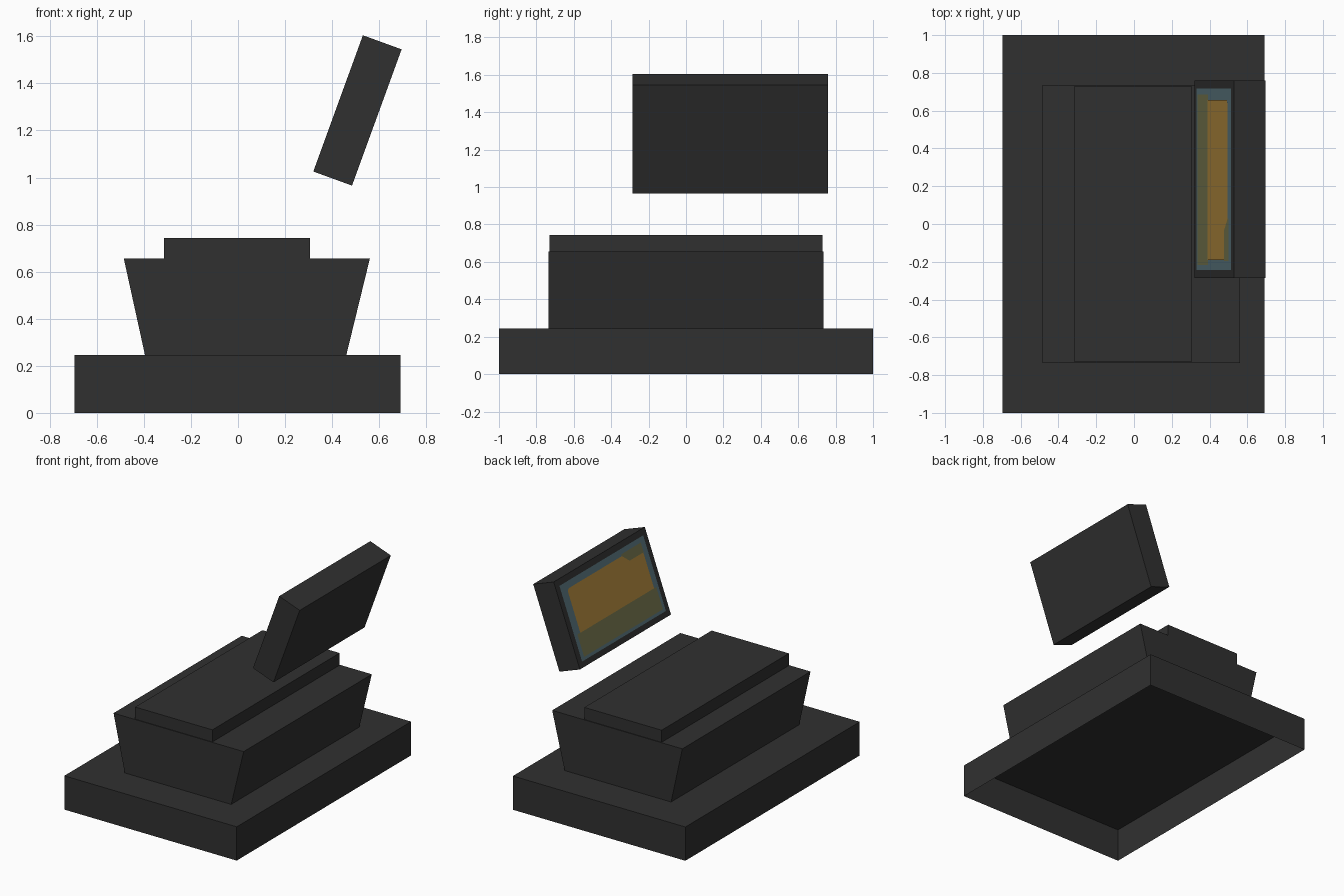
import bpy, bmesh, math
from mathutils import Matrix

if "Cube" in bpy.data.objects:
    bpy.data.objects.remove(bpy.data.objects["Cube"])


def material(name, rgb):
    m = bpy.data.materials.new(name)
    lin = [((c / 255 + 0.055) / 1.055) ** 2.4 for c in rgb]
    m.diffuse_color = (*lin, 1)
    m.use_nodes = True
    m.node_tree.nodes["Principled BSDF"].inputs["Base Color"].default_value = m.diffuse_color
    return m


charcoal = material("charcoal", (48, 48, 48))
teal = material("slate_teal", (86, 112, 120))
olive = material("olive", (112, 112, 74))
amber = material("amber", (168, 130, 58))


def finish(bm, name, mat, matrix=None):
    if matrix:
        bm.transform(matrix)
    me = bpy.data.meshes.new(name)
    bm.to_mesh(me)
    bm.free()
    me.materials.append(mat)
    ob = bpy.data.objects.new(name, me)
    bpy.context.collection.objects.link(ob)
    return ob


def block(name, bottom, top, y, z, open_bottom=True, matrix=None):
    """Box whose x range may differ between its bottom and top."""
    bm = bmesh.new()
    bmesh.ops.create_cube(bm, size=2)
    for v in bm.verts:
        xs = top if v.co.z > 0 else bottom
        v.co = (xs[v.co.x > 0], y[v.co.y > 0], z[v.co.z > 0])
    if open_bottom:
        low = [f for f in bm.faces if all(v.co.z == z[0] for v in f.verts)]
        bmesh.ops.delete(bm, geom=low, context='FACES_ONLY')
    return finish(bm, name, charcoal, matrix)


# Hollow base, flared body and raised lid
block("base", (-0.695, 0.69), (-0.695, 0.69), (-1, 1), (0, 0.245))
block("body", (-0.395, 0.46), (-0.485, 0.56), (-0.735, 0.735), (0.245, 0.655))
block("lid", (-0.315, 0.305), (-0.315, 0.305), (-0.73, 0.73), (0.655, 0.743))

# Tilted display panel
D, W, H = 0.0875, 0.5225, 0.308
tilt = Matrix.Translation((0.5075, 0.2375, 1.285)) @ Matrix.Rotation(math.radians(20), 4, 'Y')
block("display_panel", (-D, D), (-D, D), (-W, W), (-H, H), False, tilt)


def plate(name, mat, lift, points):
    """Painted area: a runs 0..1 from back to front, b runs 0..1 from top to bottom."""
    bm = bmesh.new()
    f = bm.faces.new([bm.verts.new((-D - lift, W - 2 * W * a, H - 2 * H * b)) for a, b in points])
    f.normal_update()
    if f.normal.x > 0:
        f.normal_flip()
    finish(bm, name, mat, tilt)


def rect(a0, b0, a1, b1):
    return [(a0, b0), (a1, b0), (a1, b1), (a0, b1)]


# Painted areas on the display
plate("screen_border", teal, 0.002, rect(0.04, 0.07, 0.96, 0.935))
plate("screen_lower_area", olive, 0.004, rect(0.07, 0.645, 0.935, 0.9))
plate("screen_tab", olive, 0.004, rect(0.70, 0.125, 0.915, 0.24))
plate("screen_main_area", amber, 0.005,
      [(0.10, 0.165), (0.12, 0.145), (0.70, 0.145), (0.76, 0.235), (0.91, 0.235),
       (0.91, 0.645), (0.10, 0.645)])
